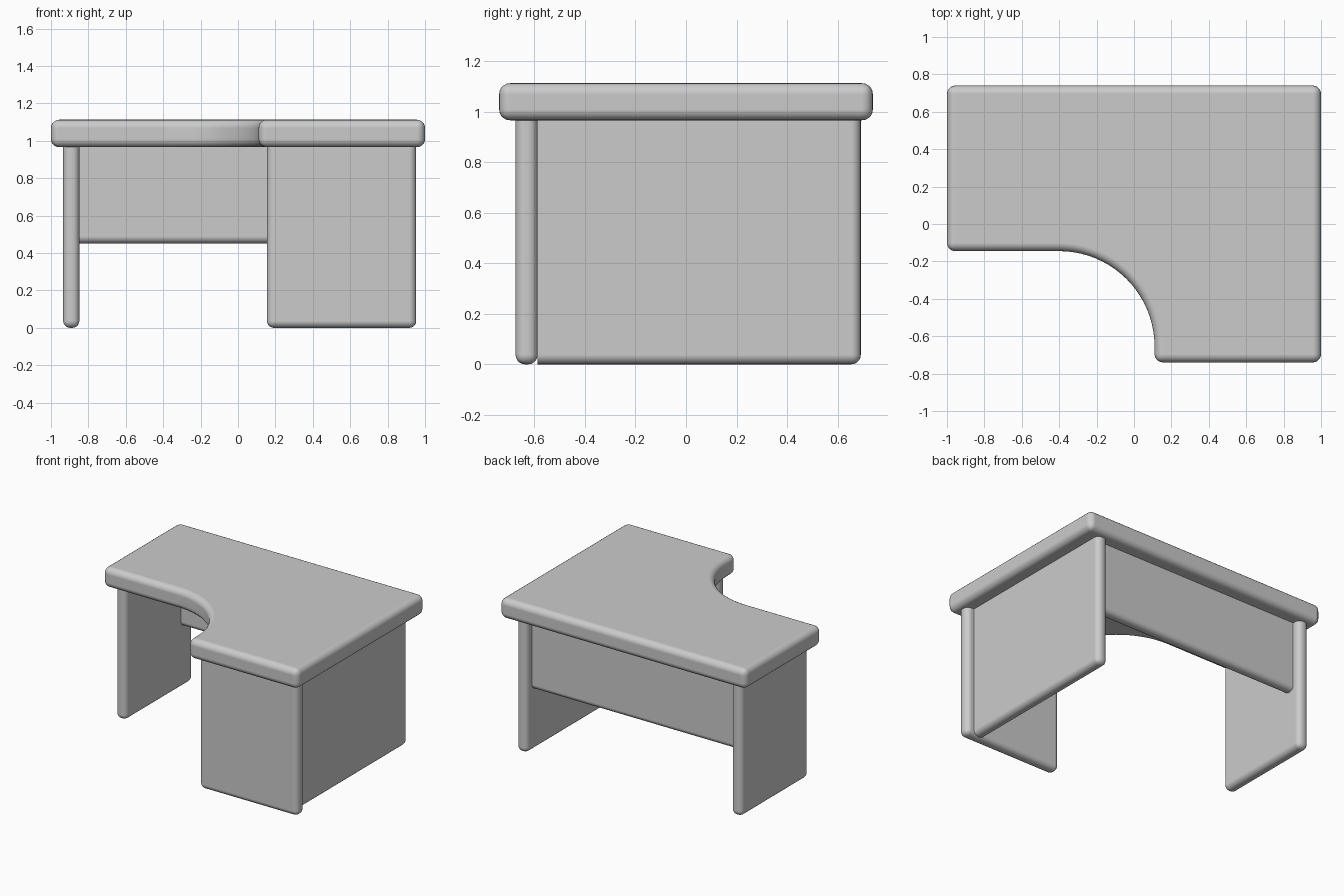
import bpy, bmesh, math

cube = bpy.data.objects.get("Cube")
if cube:
    bpy.data.objects.remove(cube, do_unlink=True)

TOP_Z, TABLE_Z = 0.966, 1.113

grey = bpy.data.materials.new("desk grey")
grey.use_nodes = True
colour = (0.6, 0.6, 0.6, 1)
grey.diffuse_color = colour
grey.node_tree.nodes["Principled BSDF"].inputs["Base Color"].default_value = colour


def slab(name, outline, z0, z1, radius, rounded):
    """Extrude an outline upward, then round the edges chosen by a rule."""
    bm = bmesh.new()
    base = bm.faces.new([bm.verts.new((x, y, z0)) for x, y in outline])
    up = bmesh.ops.extrude_face_region(bm, geom=[base])["geom"]
    bmesh.ops.translate(bm, vec=(0, 0, z1 - z0),
                        verts=[v for v in up if isinstance(v, bmesh.types.BMVert)])
    bmesh.ops.recalc_face_normals(bm, faces=bm.faces)
    bmesh.ops.bevel(bm, geom=[e for e in bm.edges if rounded(e)], offset=radius,
                    segments=5, profile=0.5, affect='EDGES', clamp_overlap=True)
    mesh = bpy.data.meshes.new(name)
    bm.to_mesh(mesh)
    bm.free()
    mesh.materials.append(grey)
    obj = bpy.data.objects.new(name, mesh)
    bpy.context.collection.objects.link(obj)
    bpy.ops.object.select_all(action='DESELECT')
    obj.select_set(True)
    bpy.context.view_layer.objects.active = obj
    bpy.ops.object.shade_smooth_by_angle(angle=math.radians(40))
    # Keep the broad faces flat beside the rounded edges
    weighted = obj.modifiers.new("flat faces", 'WEIGHTED_NORMAL')
    weighted.keep_sharp = True
    weighted.weight = 100


def panel(name, x, y, z0, flat=()):
    """Upright board; edges touching a flat end or the table stay square."""
    def rounded(e):
        def lies(axis, value):
            return all(abs(v.co[axis] - value) < 1e-4 for v in e.verts)
        return not (lies(2, TOP_Z) or any(lies(a, v) for a, v in flat))
    outline = [(x[0], y[0]), (x[1], y[0]), (x[1], y[1]), (x[0], y[1])]
    slab(name, outline, z0, TOP_Z, 0.038, rounded)


# Tabletop with a quarter-round cutout for the seat
steps, r = 20, 0.51
arc = [(-0.4 + r * math.sin(a), -0.655 + r * math.cos(a))
       for a in (i / steps * math.pi / 2 for i in range(steps + 1))]
outline = [(-1, 0.74), (-1, -0.145)] + arc + [(0.11, -0.74), (1, -0.74), (1, 0.74)]
slab("tabletop", outline, TOP_Z, TABLE_Z, 0.044,
     lambda e: e.calc_face_angle(0) > math.radians(45))

# Supports: the side and back panels are set in from the edges they join
panel("left_leg", (-0.935, -0.848), (-0.09, 0.692), 0)
panel("front_panel", (0.155, 0.953), (-0.675, -0.587), 0)
panel("side_panel", (0.808, 0.894), (-0.587, 0.692), 0, flat=[(1, -0.587)])
panel("back_panel", (-0.848, 0.808), (0.548, 0.634), 0.452, flat=[(0, -0.848), (0, 0.808)])
